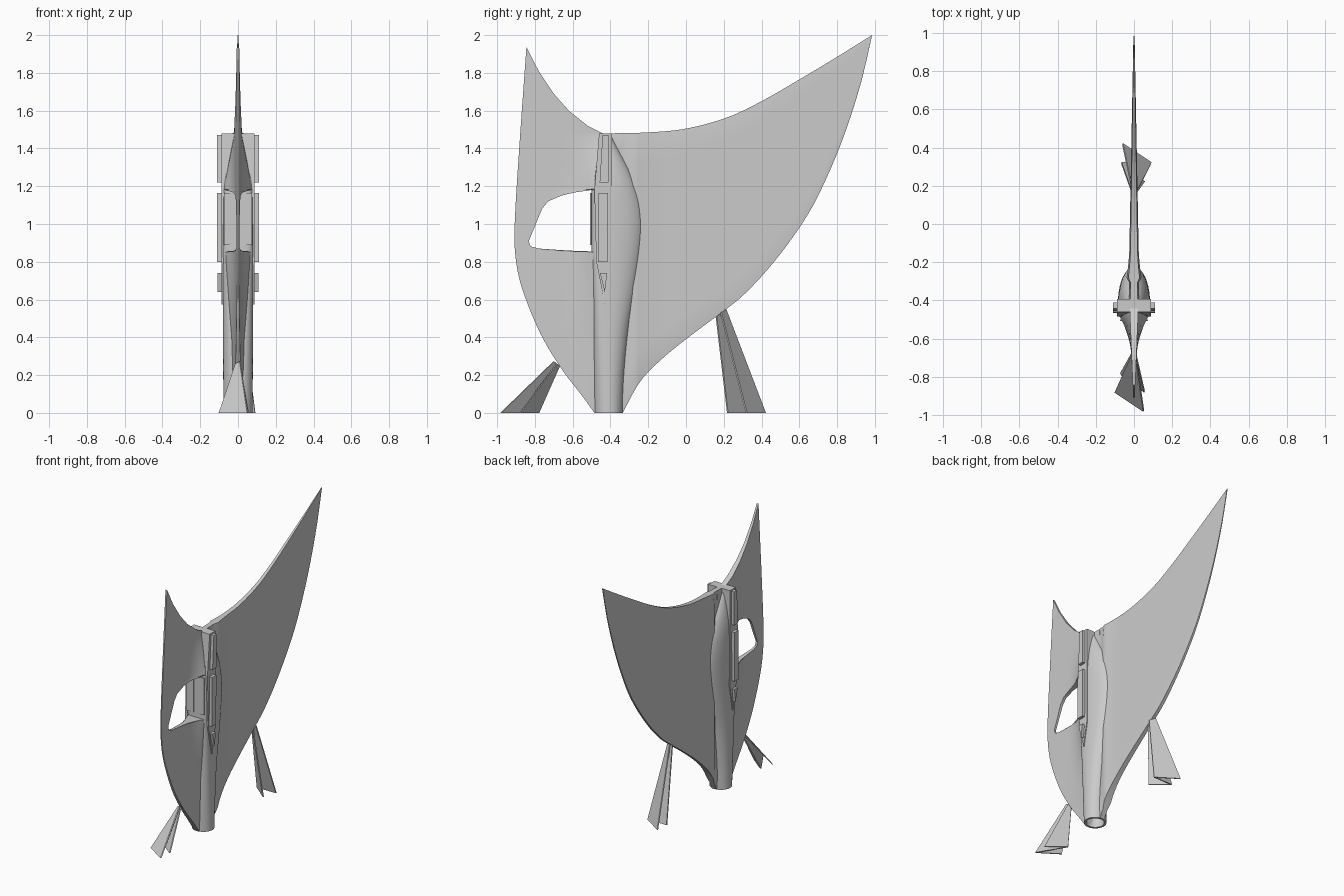
import bpy, bmesh, math
from mathutils import Vector

if "Cube" in bpy.data.objects:
    bpy.data.objects.remove(bpy.data.objects["Cube"])

grey = bpy.data.materials.new("light grey")
grey.diffuse_color = (0.6, 0.6, 0.6, 1)
grey.use_nodes = True
grey.node_tree.nodes["Principled BSDF"].inputs["Base Color"].default_value = grey.diffuse_color


def lerp(pts, k):
    """Piecewise linear lookup in a list of (key, value)."""
    if k <= pts[0][0]:
        return pts[0][1]
    for (a, va), (b, vb) in zip(pts, pts[1:]):
        if k <= b:
            return va + (vb - va) * (k - a) / (b - a)
    return pts[-1][1]


def smooth(pts, k):
    """Softened lookup for flowing outlines (Hermite)."""
    n = len(pts)
    if k <= pts[0][0]:
        return pts[0][1]
    if k >= pts[-1][0]:
        return pts[-1][1]

    def slope(i):
        i0, i1 = max(i - 1, 0), min(i + 1, n - 1)
        return (pts[i1][1] - pts[i0][1]) / (pts[i1][0] - pts[i0][0])
    for i in range(n - 1):
        (a, va), (b, vb) = pts[i], pts[i + 1]
        if k <= b:
            h, t = b - a, (k - a) / (b - a)
            return ((2*t**3 - 3*t*t + 1) * va + (t**3 - 2*t*t + t) * h * slope(i)
                    + (3*t*t - 2*t**3) * vb + (t**3 - t*t) * h * slope(i + 1))


def finish(name, bm, soft=True):
    bmesh.ops.remove_doubles(bm, verts=bm.verts, dist=1e-5)
    bmesh.ops.recalc_face_normals(bm, faces=bm.faces)
    me = bpy.data.meshes.new(name)
    bm.to_mesh(me)
    bm.free()
    me.materials.append(grey)
    ob = bpy.data.objects.new(name, me)
    bpy.context.collection.objects.link(ob)
    if soft:
        bpy.ops.object.select_all(action='DESELECT')
        ob.select_set(True)
        bpy.context.view_layer.objects.active = ob
        bpy.ops.object.shade_smooth_by_angle(angle=math.radians(35))
    return ob


def sheet(name, rows):
    """Closed thin sheet from rows of (y, z, half thickness)."""
    bm = bmesh.new()
    sides = [[[bm.verts.new((s * t, y, z)) for y, z, t in r] for r in rows] for s in (1, -1)]
    nr, nc = len(rows), len(rows[0])
    for g in sides:
        for i in range(nr - 1):
            for j in range(nc - 1):
                bm.faces.new((g[i][j], g[i][j+1], g[i+1][j+1], g[i+1][j]))
    rim = ([(0, j) for j in range(nc)] + [(i, nc-1) for i in range(1, nr)]
           + [(nr-1, j) for j in range(nc-2, -1, -1)] + [(i, 0) for i in range(nr-2, 0, -1)])
    p, q = sides
    for (a, b), (c, d) in zip(rim, rim[1:] + rim[:1]):
        bm.faces.new((p[a][b], p[c][d], q[c][d], q[a][b]))
    return finish(name, bm)


def prism(name, profile, x0, x1):
    """Extrude a (y, z) profile from x0 to x1."""
    bm = bmesh.new()
    a = [bm.verts.new((x0, y, z)) for y, z in profile]
    b = [bm.verts.new((x1, y, z)) for y, z in profile]
    bm.faces.new(a)
    bm.faces.new(b)
    for i in range(len(a)):
        j = (i + 1) % len(a)
        bm.faces.new((a[i], a[j], b[j], b[i]))
    return finish(name, bm, False)


# Large rear sail, built in columns along y
top = [(-0.40, 1.48), (-0.2, 1.485), (0, 1.505), (0.22, 1.565), (0.4, 1.65),
       (0.6, 1.765), (0.8, 1.885), (0.985, 2.0)]
low = [(-0.335, 0), (-0.25, 0.155), (-0.15, 0.265), (0, 0.39), (0.2, 0.54), (0.3, 0.62),
       (0.45, 0.78), (0.6, 0.98), (0.7, 1.15), (0.83, 1.45), (0.93, 1.76), (0.985, 2.0)]
cols = []
ys = [-0.40, -0.36, -0.336] + [-0.335 + 1.32 * i / 48 for i in range(49)]
for y in ys:
    z0 = smooth(low, y) if y >= -0.335 else 0.9
    z1 = smooth(top, y)
    t = 0.003 + 0.023 * min(1, (0.985 - y) / 1.2) + 0.02 * max(0, (-0.12 - y) / 0.2) ** 2
    if y < -0.3:
        t = 0.025
    cols.append([(y, z0 + (z1 - z0) * j / 16, t * (0.75 if j in (0, 16) else 1)) for j in range(17)])
sheet("rear_sail", cols)

# Front sail with window opening, built in rows along z
outer = [(0, -0.485), (0.09, -0.55), (0.22, -0.65), (0.38, -0.75), (0.53, -0.82), (0.7, -0.88),
         (0.85, -0.905), (1.0, -0.907), (1.4, -0.883), (1.935, -0.845)]
inner = [(0, -0.475), (0.15, -0.44), (0.85, -0.44), (0.855, -0.5), (0.859, -0.62), (0.87, -0.78),
         (0.882, -0.823), (0.91, -0.832), (1.0, -0.795), (1.08, -0.762), (1.12, -0.73),
         (1.15, -0.66), (1.167, -0.59), (1.18, -0.5), (1.185, -0.44), (1.479, -0.44),
         (1.52, -0.52), (1.6, -0.62), (1.69, -0.70), (1.81, -0.78), (1.935, -0.844)]
zs = sorted({round(1.935 * i / 60, 4) for i in range(61)} | {k for k, v in inner})
flare = [(0, 0.0), (0.4, 0.015), (0.86, 0.055), (1.18, 0.06), (1.47, 0.0)]
rows = []
for z in zs:
    a, b = smooth(outer, z), lerp(inner, z)
    row = []
    for j in range(19):
        y = a + (b - a) * j / 18
        t = 0.004 + 0.016 * min(1, max(0, y + 0.907) / 0.4)
        t += lerp(flare, z) * max(0, 1 - max(0, -0.48 - y) / 0.2) ** 2.5
        row.append((y, z, t))
    rows.append(row)
sheet("front_sail", rows)

# Hollow-ended pod body lofted along z
front = [(0, -0.485), (0.6, -0.493), (0.86, -0.5), (1.18, -0.5), (1.25, -0.488), (1.48, -0.45)]
back = [(0, -0.335), (0.2, -0.325), (0.45, -0.30), (0.65, -0.265), (0.85, -0.235), (1.0, -0.225),
        (1.13, -0.24), (1.25, -0.28), (1.36, -0.335), (1.47, -0.395)]
width = [(0, 0.077), (0.5, 0.08), (1.15, 0.083), (1.3, 0.07), (1.48, 0.035)]
bm = bmesh.new()
N = 40


def ring(z, scale, zpos):
    f, b, w = lerp(front, z), smooth(back, z), smooth(width, z)
    c = -0.41
    p = 1 - 0.6 * min(1, z / 0.86)
    vs = []
    for i in range(N):
        a = 2 * math.pi * i / N
        co, si = math.cos(a), math.sin(a)
        e = p if si < 0 else 1
        x = w * math.copysign(abs(co) ** e, co)
        y = (b - c) * si if si >= 0 else -(c - f) * abs(si) ** e
        vs.append(bm.verts.new((x * scale, c + y * scale, zpos)))
    return vs


loops = [ring(0, 0.8, 0.2), ring(0, 0.8, 0)] + [ring(1.48 * i / 48, 1, 1.48 * i / 48) for i in range(49)]
for r, s in zip(loops, loops[1:]):
    for i in range(N):
        j = (i + 1) % N
        bm.faces.new((r[i], r[j], s[j], s[i]))
bm.faces.new(loops[0])
bm.faces.new(loops[-1])
finish("pod_body", bm)

# Flat spine block through the pod
prism("spine_block", [(-0.46, 1.48), (-0.392, 1.48), (-0.392, 0.76), (-0.43, 0.575),
                      (-0.475, 0.8), (-0.485, 1.18)], -0.088, 0.088)

# Side panels and front window plates, mirrored
for s, side in ((1, "right"), (-1, "left")):
    prism(side + "_upper_panel", [(-0.442, 1.47), (-0.41, 1.47), (-0.41, 1.22), (-0.457, 1.22)],
          s * 0.07, s * 0.11)
    prism(side + "_middle_panel", [(-0.462, 1.165), (-0.412, 1.165), (-0.415, 0.8), (-0.465, 0.8)],
          s * 0.07, s * 0.11)
    prism(side + "_lower_wedge", [(-0.455, 0.74), (-0.417, 0.74), (-0.43, 0.64)], s * 0.07, s * 0.108)
    prism(side + "_front_plate", [(-0.507, 0.89), (-0.499, 0.89), (-0.499, 1.165), (-0.507, 1.165)],
          s * 0.012, s * 0.074)


# Folded zigzag feet
def foot(name, base, apex, k, tilt):
    mid = sum((Vector(p) for p in base), Vector((0, 0))) / 4
    hi = []
    for p in base:
        d = (Vector(p) - mid) * k
        hi.append(Vector((d.x, apex[0] + d.y, apex[1] + tilt * d.y)))
    lo = [Vector((p[0], p[1], 0)) for p in base]
    bm = bmesh.new()
    for i in range(3):
        d = lo[i + 1] - lo[i]
        n = Vector((-d.y, d.x, 0)).normalized() * 0.004
        q = [[bm.verts.new(v + n * s) for v in (lo[i], lo[i+1], hi[i+1], hi[i])] for s in (1, -1)]
        bm.faces.new(q[0])
        bm.faces.new(q[1])
        for a in range(4):
            b = (a + 1) % 4
            bm.faces.new((q[0][a], q[0][b], q[1][b], q[1][a]))
    finish(name, bm, False)


foot("rear_foot", [(-0.06, 0.42), (0.09, 0.32), (-0.065, 0.32), (0.055, 0.22)], (0.185, 0.53), 0.25, 0.8)
foot("front_foot", [(-0.1, -0.88), (0.05, -0.98), (-0.07, -0.78), (0.055, -0.88)], (-0.685, 0.26), 0.15, -0.8)
